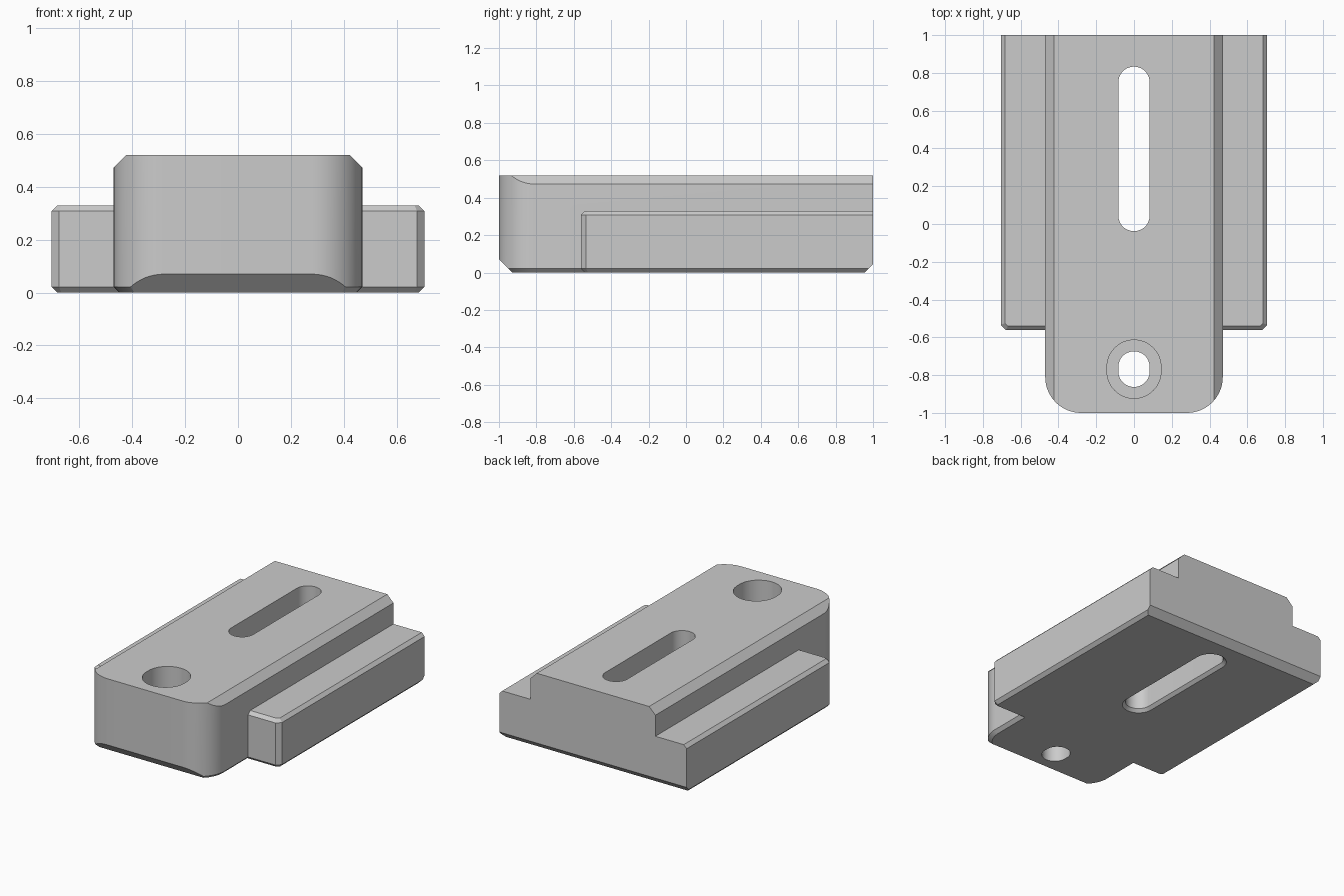
import bpy
import bmesh
from math import sin, cos, pi

cube = bpy.data.objects.get("Cube")
if cube:
    bpy.data.objects.remove(cube, do_unlink=True)

GREY = (0.6, 0.6, 0.6, 1)
mat = bpy.data.materials.new("plain grey")
mat.use_nodes = True
mat.diffuse_color = GREY
mat.node_tree.nodes["Principled BSDF"].inputs["Base Color"].default_value = GREY


def loft(name, rings):
    """Closed solid through equally long rings of points."""
    bm = bmesh.new()
    loops = [[bm.verts.new(p) for p in ring] for ring in rings]
    bm.faces.new(loops[0])
    bm.faces.new(loops[-1])
    n = len(loops[0])
    for a, b in zip(loops, loops[1:]):
        for i in range(n):
            j = (i + 1) % n
            bm.faces.new((a[i], a[j], b[j], b[i]))
    bmesh.ops.recalc_face_normals(bm, faces=bm.faces)
    mesh = bpy.data.meshes.new(name)
    bm.to_mesh(mesh)
    bm.free()
    mesh.materials.append(mat)
    obj = bpy.data.objects.new(name, mesh)
    bpy.context.collection.objects.link(obj)
    return obj


def block_ring(z, half, front, r, segments, inset=0.0):
    """Outline square at the back, with rounded or cut front corners."""
    w, f, r = half - inset, front + inset, max(r - inset * 0.6, 0.01)
    pts = [(w, 1, z), (-w, 1, z)]
    for cx, start in ((-w + r, pi), (w - r, 1.5 * pi)):
        for i in range(segments + 1):
            a = start + 0.5 * pi * i / segments
            pts.append((cx + r * cos(a), f + r + r * sin(a), z))
    return pts


def slot_ring(z, r, y0, y1, segments=24):
    """Stadium outline whose end centres lie at y0 and y1."""
    pts = []
    for cy, start in ((y1, 0), (y0, pi)):
        for i in range(segments + 1):
            a = start + pi * i / segments
            pts.append((r * cos(a), cy + r * sin(a), z))
    return pts


def combine(target, other, operation):
    other.hide_render = True
    mod = target.modifiers.new(operation.lower(), 'BOOLEAN')
    mod.operation, mod.object, mod.solver = operation, other, 'EXACT'
    bpy.context.view_layer.objects.active = target
    bpy.ops.object.modifier_apply(modifier=mod.name)
    bpy.data.objects.remove(other, do_unlink=True)


# Central block with rounded front corners
TOP, C = 0.52, 0.022
body = loft("slotted_clamp_block", [
    block_ring(0, 0.47, -1, 0.19, 16, C),
    block_ring(C, 0.47, -1, 0.19, 16),
    block_ring(TOP, 0.47, -1, 0.19, 16)])

# Long top chamfers
profile = [(-.6, -.1), (.6, -.1), (.6, .343), (.343, .6), (-.343, .6), (-.6, .343)]
combine(body, loft("top_chamfer_cutter",
                   [[(x, y, z) for x, z in profile] for y in (-1.2, 1.2)]), 'INTERSECT')

# Side rails as one chamfered plate running through the block
RAIL = 0.33
combine(body, loft("side_rails", [
    block_ring(0, 0.705, -0.562, 0.028, 1, C),
    block_ring(C, 0.705, -0.562, 0.028, 1),
    block_ring(RAIL - C, 0.705, -0.562, 0.028, 1),
    block_ring(RAIL, 0.705, -0.562, 0.028, 1, C)]), 'UNION')

# Front and back bottom chamfers
profile = [(-1.1, .17), (-.9, -.03), (.925, -.03), (1.1, .145), (1.1, .7), (-1.1, .7)]
combine(body, loft("end_chamfer_cutter",
                   [[(x, y, z) for y, z in profile] for x in (-1, 1)]), 'INTERSECT')

# Long slot with a chamfered lower rim
R = 0.083
combine(body, loft("slot_cutter", [
    slot_ring(-0.05, R + 0.07, 0.045, 0.75),
    slot_ring(0.02, R, 0.045, 0.75),
    slot_ring(0.7, R, 0.045, 0.75)]), 'DIFFERENCE')

# Counterbored screw hole
for name, r, low in (("screw_hole_cutter", R, -0.1), ("counterbore_cutter", 0.143, 0.2)):
    combine(body, loft(name, [slot_ring(z, r, -0.78, -0.757) for z in (low, 0.7)]),
            'DIFFERENCE')

bpy.ops.object.select_all(action='DESELECT')
body.select_set(True)
bpy.context.view_layer.objects.active = body
bpy.ops.object.shade_smooth_by_angle(angle=pi / 7)
